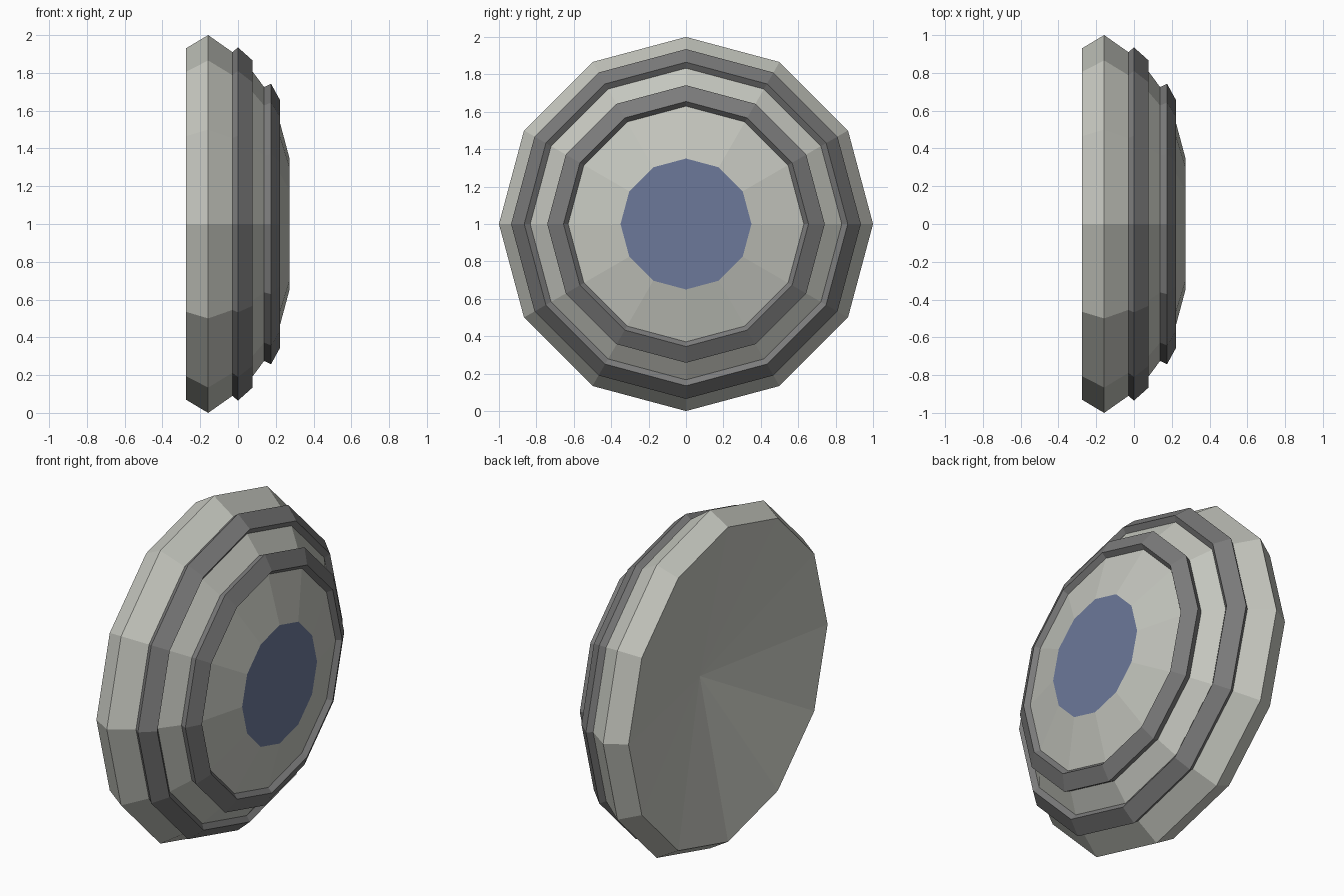
import bpy, bmesh
from math import sin, cos, tau

if "Cube" in bpy.data.objects:
    bpy.data.objects.remove(bpy.data.objects["Cube"])

SIDES = 12


def material(name, rgb):
    m = bpy.data.materials.new(name)
    m.diffuse_color = (*rgb, 1)
    m.use_nodes = True
    m.node_tree.nodes["Principled BSDF"].inputs["Base Color"].default_value = m.diffuse_color
    return m


def lathe(name, profile, mat):
    """Turn an (x, radius) profile about the x axis at z = 1."""
    bm = bmesh.new()
    rings = []
    for x, r in profile:
        if r == 0:
            rings.append([bm.verts.new((x, 0, 1))] * SIDES)
        else:
            rings.append([bm.verts.new((x, r * sin(tau * i / SIDES), 1 + r * cos(tau * i / SIDES)))
                          for i in range(SIDES)])
    for a, b in zip(rings, rings[1:]):
        for i in range(SIDES):
            j = (i + 1) % SIDES
            quad = [a[i], b[i], b[j], a[j]]
            bm.faces.new(list(dict.fromkeys(quad)))
    mesh = bpy.data.meshes.new(name)
    bm.to_mesh(mesh)
    bm.free()
    mesh.materials.append(mat)
    ob = bpy.data.objects.new(name, mesh)
    bpy.context.collection.objects.link(ob)
    return ob


shell = material("shell_grey", (0.56, 0.57, 0.52))
band = material("band_grey", (0.20, 0.20, 0.20))
blue = material("lens_blue", (0.15, 0.19, 0.32))

# Hollowed back and outer rim
lathe("back_shell", [(-0.09, 0), (-0.275, 0.93), (-0.158, 1.0), (-0.03, 0.91)], shell)
# Large dark band with inward lip
lathe("outer_band", [(-0.03, 0.91), (0.0, 0.935), (0.078, 0.865), (0.058, 0.833)], band)
# Sloped step between the bands
lathe("middle_step", [(0.058, 0.833), (0.138, 0.725)], shell)
# Small dark band with inward lip
lathe("inner_band", [(0.138, 0.725), (0.175, 0.742), (0.223, 0.655), (0.197, 0.63)], band)
# Shallow front cone and flat blue centre
lathe("front_cone", [(0.197, 0.63), (0.272, 0.35)], shell)
lathe("front_disc", [(0.272, 0.35), (0.272, 0)], blue)
